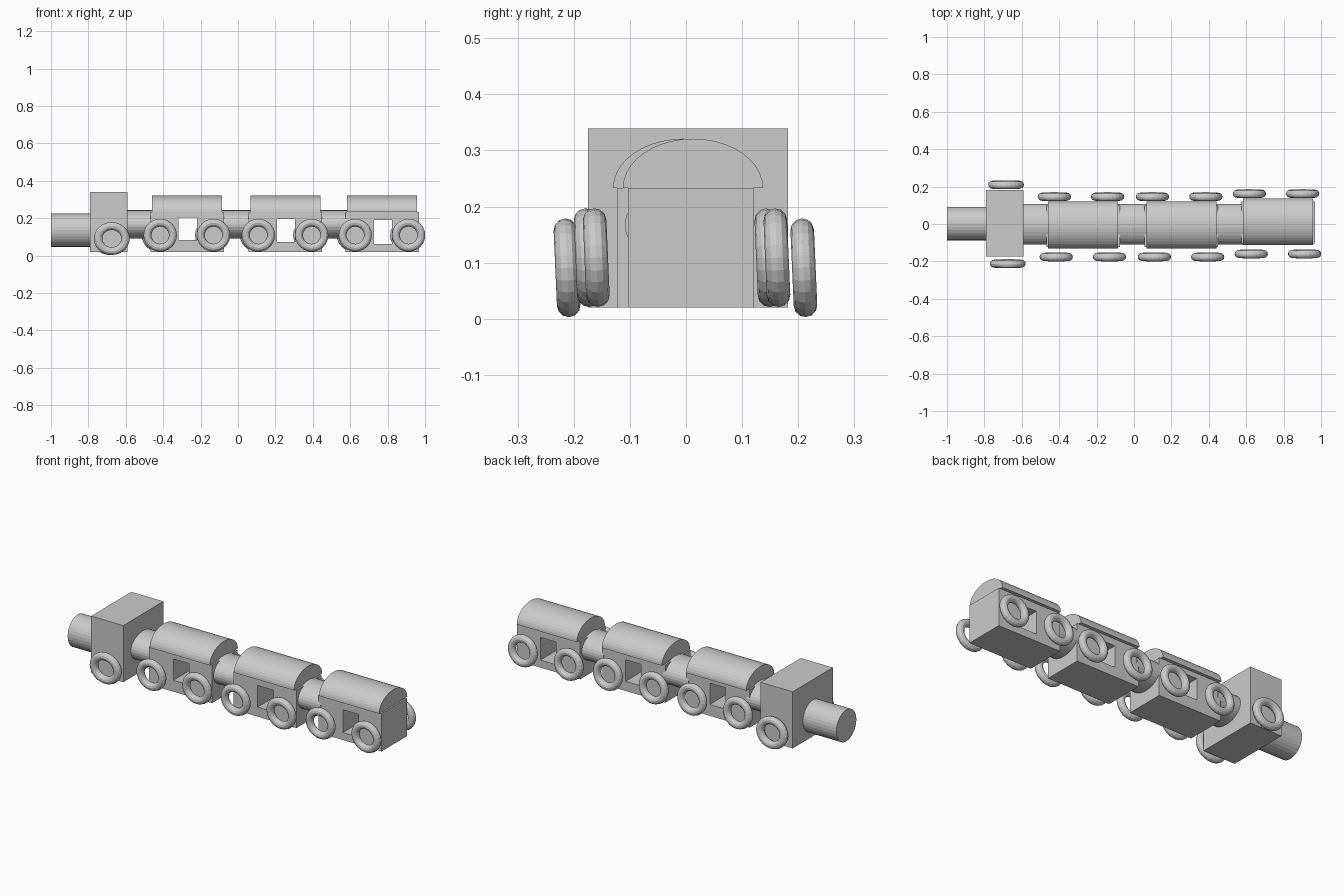
import bpy, bmesh
from math import pi, sin, cos, radians

if "Cube" in bpy.data.objects:
    bpy.data.objects.remove(bpy.data.objects["Cube"])


def mesh_object(name, bm):
    bmesh.ops.recalc_face_normals(bm, faces=bm.faces)
    mesh = bpy.data.meshes.new(name)
    bm.to_mesh(mesh)
    bm.free()
    ob = bpy.data.objects.new(name, mesh)
    bpy.context.collection.objects.link(ob)
    return ob


def box(name, x0, x1, y0, y1, z0, z1):
    bm = bmesh.new()
    bmesh.ops.create_cube(bm, size=1)
    for v in bm.verts:
        v.co = ((x0 + x1) / 2 + v.co.x * (x1 - x0),
                (y0 + y1) / 2 + v.co.y * (y1 - y0),
                (z0 + z1) / 2 + v.co.z * (z1 - z0))
    return mesh_object(name, bm)


def extrude_x(name, profile, x0, x1):
    """Closed (y, z) outline extruded along x."""
    bm = bmesh.new()
    face = bm.faces.new([bm.verts.new((x0, y, z)) for y, z in profile])
    ext = bmesh.ops.extrude_face_region(bm, geom=[face], use_keep_orig=True)
    for v in ext["geom"]:
        if isinstance(v, bmesh.types.BMVert):
            v.co.x = x1
    return mesh_object(name, bm)


def arc(cy, cz, ry, rz, a0, a1, n):
    return [(cy + ry * cos(a0 + (a1 - a0) * i / n),
             cz + rz * sin(a0 + (a1 - a0) * i / n)) for i in range(n + 1)]


def rod(name, x0, x1, cy, cz, ry, rz):
    return extrude_x(name, arc(cy, cz, ry, rz, 0, 2 * pi, 32)[:-1], x0, x1)


def window_body(name, x0, x1, y0, y1, z0, z1, wx0, wx1, wz0, wz1):
    """Box with a rectangular opening running through it along y."""
    bm = bmesh.new()
    rects = [[(x0, z0), (x1, z0), (x1, z1), (x0, z1)],
             [(wx0, wz0), (wx1, wz0), (wx1, wz1), (wx0, wz1)]]
    (of, inf), (ob, inb) = [[[bm.verts.new((x, y, z)) for x, z in r]
                             for r in rects] for y in (y0, y1)]
    for i in range(4):
        j = (i + 1) % 4
        for a, b in ((of, inf), (ob, inb), (of, ob), (inf, inb)):
            bm.faces.new((a[i], a[j], b[j], b[i]))
    return mesh_object(name, bm)


def wheel(name, x, y, z, rx, rz):
    bpy.ops.mesh.primitive_torus_add(
        location=(x, y, z), rotation=(pi / 2 + radians(2.5), 0, 0),
        major_radius=0.067, minor_radius=0.021,
        major_segments=24, minor_segments=12)
    ob = bpy.context.object
    ob.name = name
    ob.scale = (rx / 0.088, rz / 0.088, 1)


# Engine: boiler, cab and one pair of wheels
rod("boiler", -1.0, -0.79, 0.002, 0.136, 0.089, 0.089)
box("cab", -0.792, -0.592, -0.175, 0.182, 0.02, 0.339)
wheel("cab_wheel_front", -0.675, -0.212, 0.091, 0.096, 0.088)
wheel("cab_wheel_back", -0.684, 0.210, 0.091, 0.096, 0.088)

# Carriages: body start x, body centre y, roof centre y, wheel y pair, window z pair
cars = [
    (-0.468, -0.010, -0.005, (-0.176, 0.146), (0.084, 0.204)),
    (0.057, -0.010, -0.005, (-0.176, 0.146), (0.074, 0.195)),
    (0.575, 0.0085, 0.0125, (-0.160, 0.162), (0.062, 0.190)),
]
for n, (x, by, ry, wheels_y, win) in enumerate(cars, 1):
    window_body(f"carriage_{n}_body", x, x + 0.392, by - 0.112, by + 0.112,
                0.02, 0.233, x + 0.151, x + 0.248, *win)
    extrude_x(f"carriage_{n}_roof", arc(ry, 0.233, 0.125, 0.088, 0, pi, 20),
              x + 0.009, x + 0.383)
    for side, wy, dx in (("front", wheels_y[0], 0), ("back", wheels_y[1], -0.01)):
        for k, wx in enumerate((0.052, 0.337), 1):
            wheel(f"carriage_{n}_wheel_{side}_{k}", x + wx + dx, wy, 0.109,
                  0.089, 0.088)

# Oval couplings between the vehicles
for n, (x0, x1) in enumerate(((-0.60, -0.45), (-0.09, 0.07), (0.44, 0.59)), 1):
    rod(f"coupling_{n}", x0, x1, -0.001, 0.167, 0.108, 0.076)
